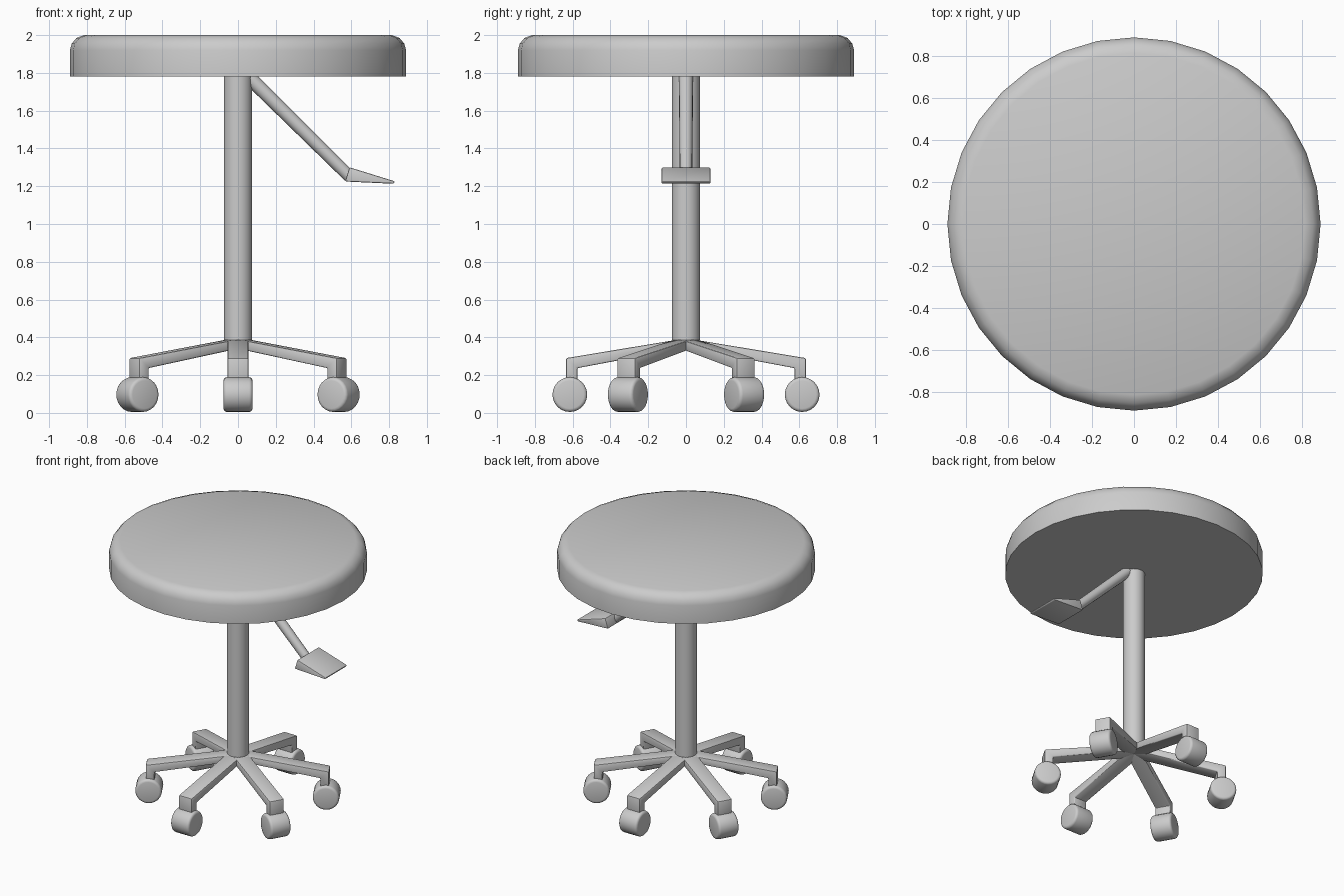
import bpy, bmesh, math
from mathutils import Matrix, Vector

if "Cube" in bpy.data.objects:
    bpy.data.objects.remove(bpy.data.objects["Cube"])


def finish(name, bm, matrix=Matrix(), bevel=0, segments=2, angle=40):
    bmesh.ops.recalc_face_normals(bm, faces=bm.faces)
    if bevel:
        edges = [e for e in bm.edges if e.calc_face_angle(0) > math.radians(angle)]
        bmesh.ops.bevel(bm, geom=edges, offset=bevel, segments=segments,
                        profile=0.5, affect='EDGES', clamp_overlap=True)
    bm.transform(matrix)
    mesh = bpy.data.meshes.new(name)
    bm.to_mesh(mesh)
    bm.free()
    ob = bpy.data.objects.new(name, mesh)
    bpy.context.collection.objects.link(ob)
    bpy.ops.object.select_all(action='DESELECT')
    ob.select_set(True)
    bpy.context.view_layer.objects.active = ob
    bpy.ops.object.shade_smooth_by_angle(angle=math.radians(35))
    return ob


def lathe(profile, sides):
    """Closed solid of revolution about z from (radius, z) points."""
    bm = bmesh.new()
    rings = [[bm.verts.new((r * math.cos(2 * math.pi * i / sides),
                            r * math.sin(2 * math.pi * i / sides), z))
              for i in range(sides)] for r, z in profile]
    for a, b in zip(rings, rings[1:]):
        for i in range(sides):
            j = (i + 1) % sides
            bm.faces.new((a[i], a[j], b[j], b[i]))
    bm.faces.new(rings[0][::-1])
    bm.faces.new(rings[-1])
    return bm


def extrude_profile(points, half_width):
    """Solid from an x-z outline, extruded evenly along y."""
    bm = bmesh.new()
    a = [bm.verts.new((x, -half_width, z)) for x, z in points]
    b = [bm.verts.new((x, half_width, z)) for x, z in points]
    bm.faces.new(a)
    bm.faces.new(b[::-1])
    for i in range(len(a)):
        j = (i + 1) % len(a)
        bm.faces.new((a[i], b[i], b[j], a[j]))
    return bm


# Seat cushion with rounded top rim
finish("seat", lathe([(0.89, 1.78), (0.89, 1.92), (0.88, 1.955),
                      (0.855, 1.985), (0.815, 2.0)], 32))

# Central column
finish("column", lathe([(0.075, 0.385), (0.075, 1.785)], 24))

# Height lever: slanted tapering rod
start, end = Vector((0.045, 0, 1.79)), Vector((0.59, 0, 1.252))
axis = end - start
rod_matrix = Matrix.Translation(start) @ axis.to_track_quat('Z', 'Y').to_matrix().to_4x4()
finish("lever_rod", lathe([(0.038, 0), (0.033, axis.length)], 16), rod_matrix)

# Lever paddle: flattened wedge with rounded corners
finish("lever_paddle",
       extrude_profile([(0.567, 1.225), (0.825, 1.213), (0.83, 1.226), (0.59, 1.30)], 0.13),
       bevel=0.012)

# Six legs with castor wheels
leg_profile = [(0, 0.345), (0.575, 0.237), (0.575, 0.15), (0.635, 0.15),
               (0.635, 0.29), (0, 0.395)]
for k in range(6):
    turn = Matrix.Rotation(math.radians(30 + 60 * k), 4, 'Z')
    finish(f"leg_{k + 1}", extrude_profile(leg_profile, 0.055), turn, bevel=0.008)
    wheel = lathe([(0.092, -0.077), (0.092, 0.077)], 24)
    place = turn @ Matrix.Translation((0.615, 0, 0.097)) @ Matrix.Rotation(math.pi / 2, 4, 'X')
    finish(f"wheel_{k + 1}", wheel, place, bevel=0.018, segments=3)
